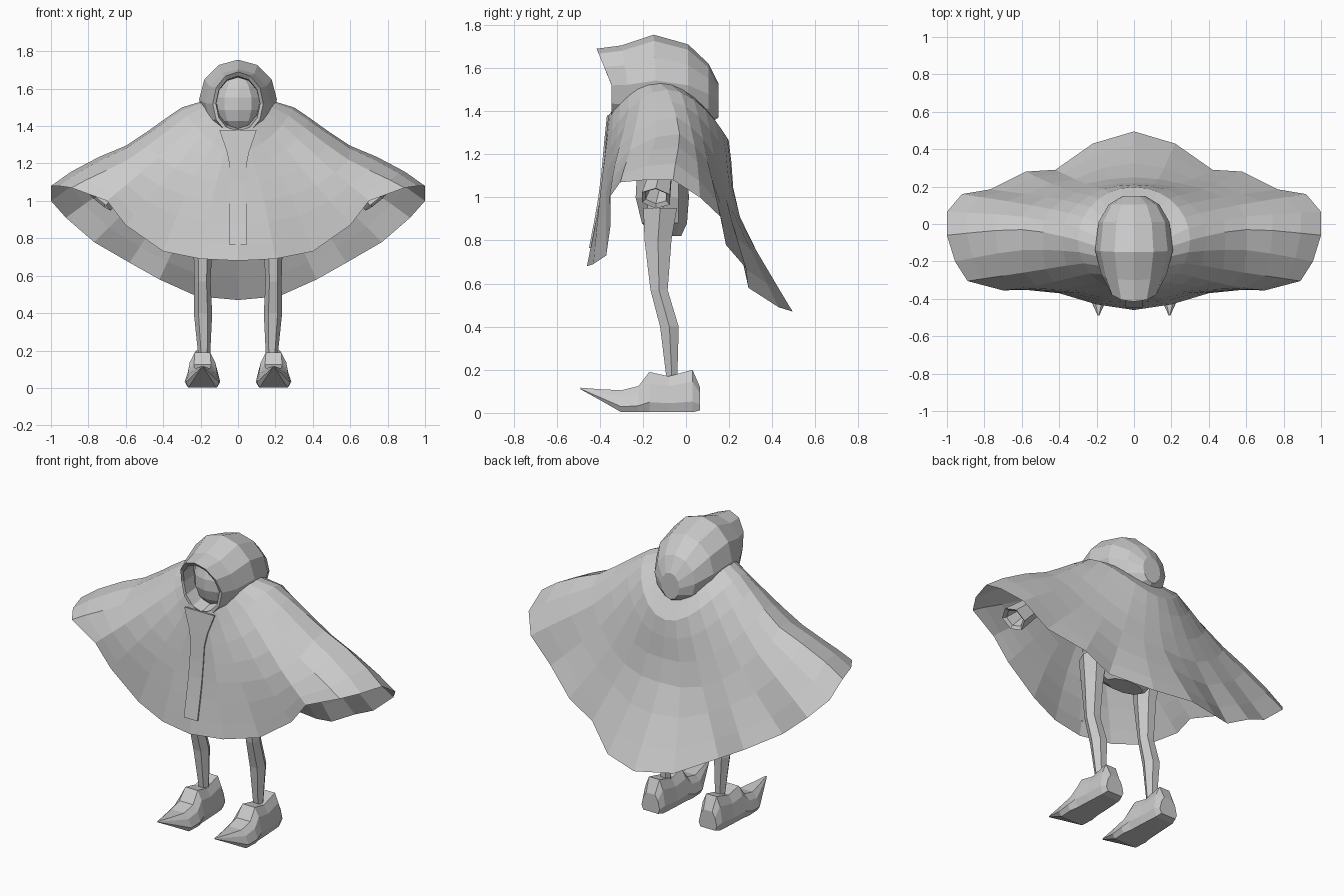
import bpy
import bmesh
from math import sin, cos, pi
from mathutils import Vector

cube = bpy.data.objects.get("Cube")
if cube:
    bpy.data.objects.remove(cube)

grey = bpy.data.materials.new("plain grey")
grey.use_nodes = True
shade = (0.6, 0.6, 0.6, 1)
grey.diffuse_color = shade
grey.node_tree.nodes["Principled BSDF"].inputs["Base Color"].default_value = shade


def loft(name, rings, closed=True, caps=(True, True), mirror=False, weld=False):
    """Skin a list of equal point rings into one flat-shaded object."""
    bm = bmesh.new()
    rows = [[bm.verts.new(p) for p in ring] for ring in rings]
    count = len(rows[0])
    for low, high in zip(rows, rows[1:]):
        for i in range(count if closed else count - 1):
            j = (i + 1) % count
            bm.faces.new((low[i], low[j], high[j], high[i]))
    for row, wanted in zip((rows[0], rows[-1]), caps):
        if wanted and closed:
            bm.faces.new(row)
    bmesh.ops.recalc_face_normals(bm, faces=bm.faces)
    mesh = bpy.data.meshes.new(name)
    bm.to_mesh(mesh)
    bm.free()
    mesh.materials.append(grey)
    obj = bpy.data.objects.new(name, mesh)
    bpy.context.collection.objects.link(obj)
    if mirror:
        mod = obj.modifiers.new("Mirror", "MIRROR")
        mod.use_clip = weld
        mod.use_mirror_merge = weld


def spline(a, b, c, d, t):
    """Smooth point between b and c."""
    return 0.5 * (2 * b + (c - a) * t + (2 * a - 5 * b + 4 * c - d) * t * t
                  + (3 * b - a - 3 * c + d) * t ** 3)


def flat_ring(x, y, z, rx, ry, sides):
    """Horizontal oval."""
    return [Vector((x + rx * cos(2 * pi * k / sides), y + ry * sin(2 * pi * k / sides), z))
            for k in range(sides)]


# Cloak: half rings running from the front centre, round the arm, to the back centre
hem = [(0, -.46, .68), (.2, -.43, .69), (.4, -.37, .73), (.6, -.35, .87), (.7, -.355, 1),
       (.89, -.305, 1.07), (.957, -.2, 1.08), (1, -.06, 1.08), (1, .065, 1), (.92, .16, .91),
       (.77, .185, .78), (.58, .28, .67), (.42, .29, .58), (.22, .43, .49), (0, .495, .47)]
middle = [(0, -.4, 1), (.14, -.4, 1), (.28, -.37, 1.03), (.42, -.35, 1.08), (.52, -.33, 1.15),
          (.59, -.26, 1.22), (.6, -.14, 1.28), (.6, -.03, 1.295), (.6, .04, 1.24), (.55, .1, 1.17),
          (.47, .145, 1.08), (.37, .185, 1), (.26, .215, .94), (.13, .24, .91), (0, .25, .91)]
last = len(hem) - 1
angles = [pi * i / last for i in range(last + 1)]
collar = [(.2 * sin(a), -.12 - .24 * cos(a), 1.38 + .15 * sin(a) ** 2) for a in angles]
shoulder = [(.3 * sin(a), -.087 - .285 * cos(a), 1.265 + .235 * sin(a) ** 2) for a in angles]
guides = [[Vector(p) for p in ring] for ring in (collar, shoulder, middle, hem)]
rows = []
for s, steps in enumerate((1, 3, 3)):
    a, b, c, d = (guides[min(max(s + k, 0), 3)] for k in (-1, 0, 1, 2))
    for step in range(steps):
        rows.append([spline(*pts, step / steps) for pts in zip(a, b, c, d)])
rows.append(guides[-1])
for row in rows:
    row[0].x = row[-1].x = 0
# Lift the crest of the sleeves over the forearms
for row in rows[5:7]:
    for p, a in zip(row, angles):
        p.z += .02 * sin(a) ** 12
loft("cloak", rows, closed=False, mirror=True, weld=True)

# Front placket: narrow raised band down the centre of the cloak
band = []
for half, row in zip((.1, .06, .045, .045, .045, .045, .045), rows):
    y, z = row[0].y, row[0].z
    band.append([(-half, y + .002, z), (-half, y - .007, z), (half, y - .007, z), (half, y + .002, z)])
loft("front_placket", band)

# Hood: upright ovals from the inner lip to the nape, brow leaning forward
hood = []
for y, lean, width, low, high in (
        (-.25, .05, .115, 1.39, 1.66), (-.345, .05, .118, 1.37, 1.667), (-.345, .07, .135, 1.35, 1.69),
        (-.27, .03, .175, 1.34, 1.705), (-.14, .01, .208, 1.33, 1.755), (.01, 0, .19, 1.33, 1.71),
        (.105, 0, .135, 1.34, 1.62), (.15, 0, .06, 1.37, 1.53)):
    ring = []
    for k in range(12):
        a = 2 * pi * k / 12
        ring.append((width * sin(a), y - lean * max(cos(a), 0),
                     (low + high) / 2 + (high - low) / 2 * cos(a)))
    hood.append(ring)
loft("hood", hood, caps=(False, True))

# Face: low-poly oval filling the hood opening
bpy.ops.mesh.primitive_uv_sphere_add(segments=10, ring_count=7, location=(0, -.22, 1.52))
face = bpy.context.object
face.name = "face"
face.scale = (.125, .1, .15)
face.data.materials.append(grey)

# Torso and hips
loft("torso", [flat_ring(0, y, z, rx, ry, 10) for z, y, rx, ry in (
    (.82, -.08, .12, .06), (.88, -.1, .21, .11), (1, -.11, .22, .13),
    (1.18, -.11, .17, .12), (1.34, -.1, .18, .1), (1.45, -.1, .08, .08))])

# Legs
loft("legs", [flat_ring(x, y, z, rx, ry, 6) for z, x, y, rx, ry in (
    (.15, .18, -.065, .03, .028), (.4, .187, -.077, .049, .05), (.57, .19, -.125, .043, .046),
    (.8, .187, -.13, .053, .072), (.95, .19, -.12, .07, .09))], mirror=True)

# Pointed shoes: lengthwise sections from heel to upturned toe
shoes = []
for y, low, high, w in (
        (.065, .012, .12, .06), (.03, .003, .2, .072), (-.08, .003, .17, .08), (-.17, .003, .19, .085),
        (-.22, .003, .125, .095), (-.3, .003, .105, .09), (-.4, .06, .11, .045), (-.49, .11, .117, .004)):
    tall = high - low
    shoes.append([(.19 + w * side, y, low + tall * up) for side, up in (
        (-.82, 0), (.82, 0), (1, .25), (.8, .72), (.48, 1), (-.48, 1), (-.8, .72), (-1, .25))])
loft("shoes", shoes, mirror=True)

# Arms ending in hollow cuffs
axis = Vector((.6, -.1, -.75)).normalized()
across = axis.cross(Vector((0, 1, 0))).normalized()
other = axis.cross(across)
arms = []
for x, y, z, r in (
        (.18, -.1, 1.36, .06), (.48, -.1, 1.18, .055), (.64, -.12, 1.09, .06),
        (.74, -.14, .995, .075), (.73, -.14, 1.005, .055), (.66, -.12, 1.075, .04)):
    arms.append([Vector((x, y, z)) + across * r * cos(pi * k / 3) + other * r * sin(pi * k / 3)
                 for k in range(6)])
loft("arms", arms, mirror=True)
